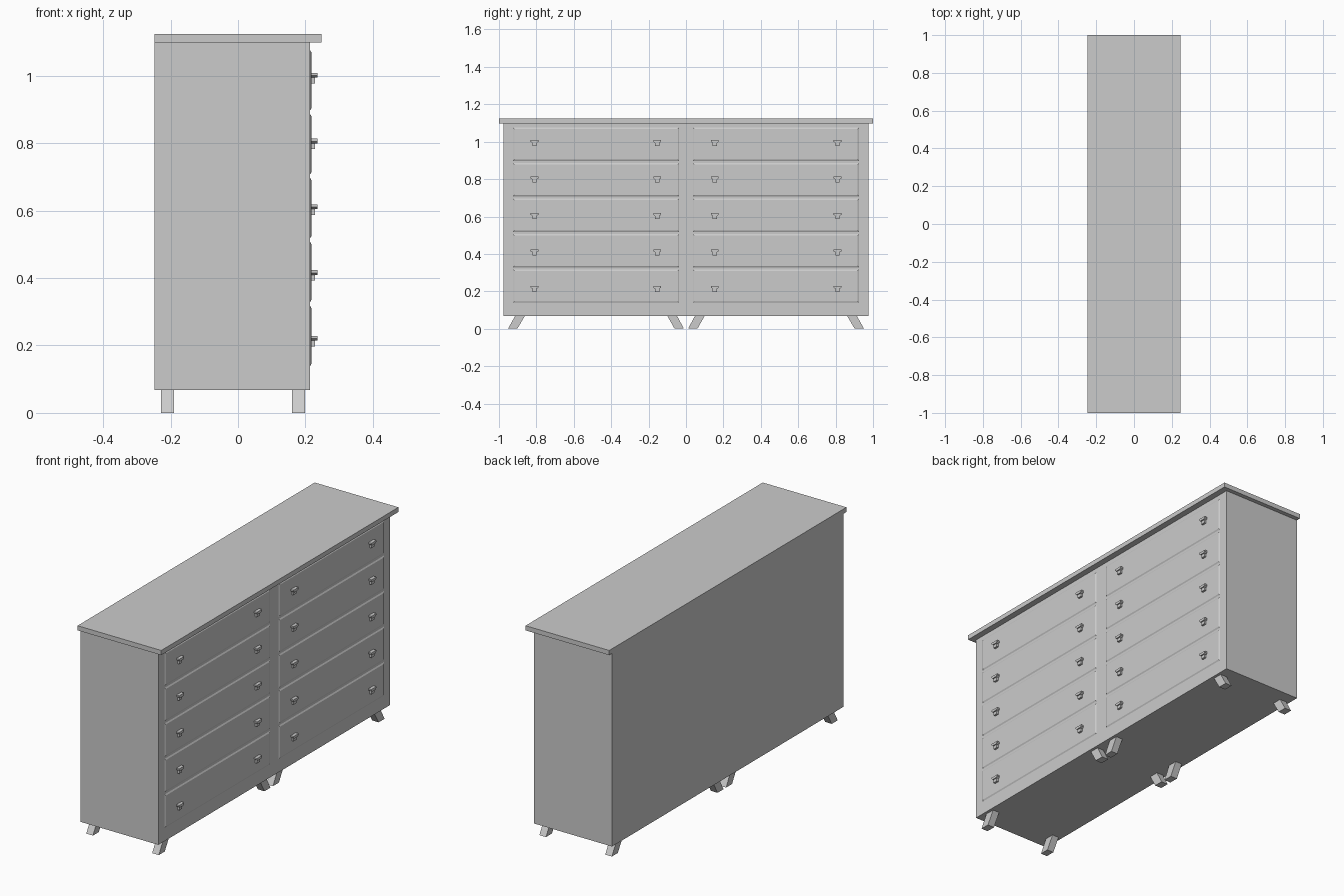
import bpy, bmesh

if "Cube" in bpy.data.objects:
    bpy.data.objects.remove(bpy.data.objects["Cube"])


def make(name, bm):
    bmesh.ops.recalc_face_normals(bm, faces=bm.faces)
    me = bpy.data.meshes.new(name)
    bm.to_mesh(me)
    bm.free()
    ob = bpy.data.objects.new(name, me)
    bpy.context.collection.objects.link(ob)
    return ob


def extrude_x(bm, profile, x0, x1):
    """Extrude a closed (y, z) profile from x0 to x1."""
    face = bm.faces.new([bm.verts.new((x0, y, z)) for y, z in profile])
    new = bmesh.ops.extrude_face_region(bm, geom=[face])["geom"]
    verts = [v for v in new if isinstance(v, bmesh.types.BMVert)]
    bmesh.ops.translate(bm, verts=verts, vec=(x1 - x0, 0, 0))


def rect(y0, y1, z0, z1):
    return [(y0, z0), (y1, z0), (y1, z1), (y0, z1)]


def solid(name, profile, x0, x1):
    bm = bmesh.new()
    extrude_x(bm, profile, x0, x1)
    return make(name, bm)


FRONT = 0.214

# Carcass and overhanging top
solid("cabinet_body", rect(-0.977, 0.977, 0.068, 1.098), -0.247, FRONT)
solid("top_board", rect(-1, 1, 1.098, 1.123), -0.247, 0.247)

for side, label in ((-1, "left"), (1, "right")):
    for i in range(5):
        # Drawer front: slightly raised panel with chamfered rim
        z0 = 0.139 + 0.1895 * i
        y0, y1 = sorted((side * 0.037, side * 0.925))
        bm = bmesh.new()
        outer = rect(y0, y1, z0, z0 + 0.178)
        c = 0.007
        inner = rect(y0 + c, y1 - c, z0 + c, z0 + 0.178 - c)
        rings = [[bm.verts.new((x, y, z)) for y, z in p]
                 for x, p in ((FRONT - 0.004, outer), (FRONT, outer), (FRONT + 0.004, inner))]
        bm.faces.new(rings[0])
        bm.faces.new(rings[2])
        for a, b in zip(rings, rings[1:]):
            for k in range(4):
                n = (k + 1) % 4
                bm.faces.new((a[k], a[n], b[n], b[k]))
        make(f"{label}_drawer_{i + 1}", bm)

        # Two pulls per drawer: wide cap over a narrow stem
        zt = 0.228 + 0.195 * i
        for j, y in enumerate((side * 0.154, side * 0.81)):
            bm = bmesh.new()
            cap = [(-0.021, 0), (0.021, 0), (0.021, -0.008), (0.013, -0.014),
                   (-0.013, -0.014), (-0.021, -0.008)]
            extrude_x(bm, [(y + a, zt + b) for a, b in cap], FRONT, 0.235)
            extrude_x(bm, rect(y - 0.012, y + 0.012, zt - 0.031, zt - 0.013), FRONT, 0.229)
            make(f"{label}_drawer_{i + 1}_pull_{j + 1}", bm)

    # Splayed legs under each half
    for place, yt, yb in (("inner", 0.074, 0.036), ("outer", 0.887, 0.927)):
        leg = [(side * (yb - 0.025), 0), (side * (yb + 0.025), 0),
               (side * (yt + 0.026), 0.069), (side * (yt - 0.026), 0.069)]
        for depth, x0 in (("front", 0.16), ("back", -0.229)):
            solid(f"{label}_{place}_{depth}_leg", leg, x0, x0 + 0.039)
